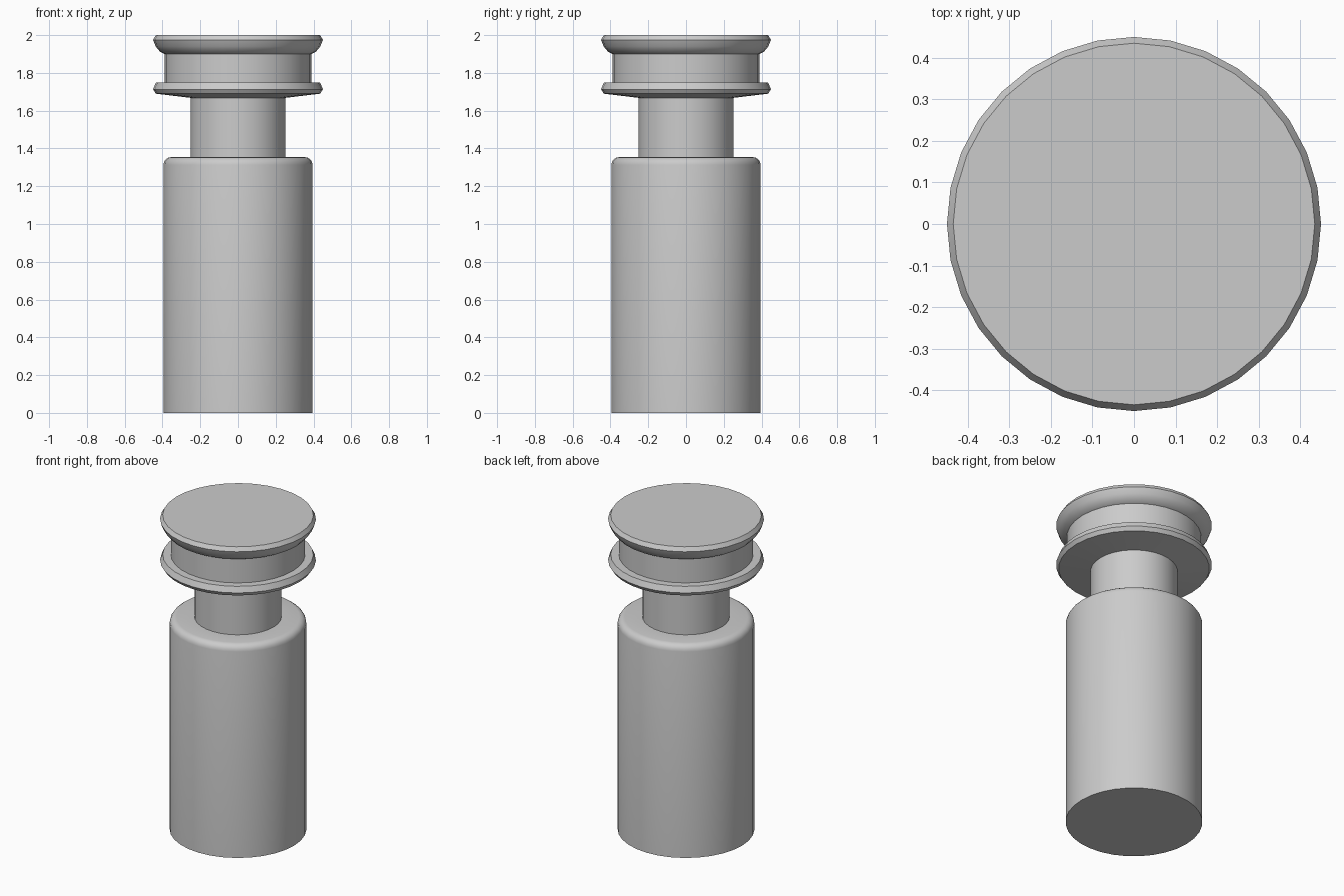
import bpy, bmesh, math

if "Cube" in bpy.data.objects:
    bpy.data.objects.remove(bpy.data.objects["Cube"])

SIDES = 32


def lathe(name, profile, cap_bottom=False, cap_top=False):
    """Revolve (radius, z) points, listed bottom to top, around z."""
    bm = bmesh.new()
    rings = [[bm.verts.new((r * math.cos(2 * math.pi * i / SIDES),
                            r * math.sin(2 * math.pi * i / SIDES), z))
              for i in range(SIDES)] for r, z in profile]
    for low, high in zip(rings, rings[1:]):
        for i in range(SIDES):
            j = (i + 1) % SIDES
            bm.faces.new((low[i], low[j], high[j], high[i]))
    if cap_bottom:
        bm.faces.new(rings[0][::-1])
    if cap_top:
        bm.faces.new(rings[-1])
    mesh = bpy.data.meshes.new(name)
    bm.to_mesh(mesh)
    bm.free()
    obj = bpy.data.objects.new(name, mesh)
    bpy.context.collection.objects.link(obj)
    bpy.ops.object.select_all(action='DESELECT')
    obj.select_set(True)
    bpy.context.view_layer.objects.active = obj
    bpy.ops.object.shade_smooth_by_angle(angle=math.radians(35))
    return obj


# Main cylinder with a rounded shoulder
shoulder = [(0.355 + 0.04 * math.cos(a), 1.313 + 0.041 * math.sin(a))
            for a in (math.pi / 2 * k / 4 for k in range(5))]
lathe("body", [(0.395, 0)] + shoulder + [(0.252, 1.354)], cap_bottom=True)

# Narrow neck
lathe("neck", [(0.252, 1.354), (0.252, 1.668)])

# Thin lower flange with a shallow conical underside
lathe("lower_flange", [(0.252, 1.668), (0.435, 1.69), (0.45, 1.713),
                       (0.435, 1.748), (0.388, 1.748)])

# Drum between the two flanges
lathe("drum", [(0.388, 1.748), (0.388, 1.90)])

# Flared top cap with a bevelled rim
lathe("top_cap", [(0.388, 1.90), (0.413, 1.912), (0.436, 1.94),
                  (0.45, 1.975), (0.435, 2.0)], cap_top=True)
